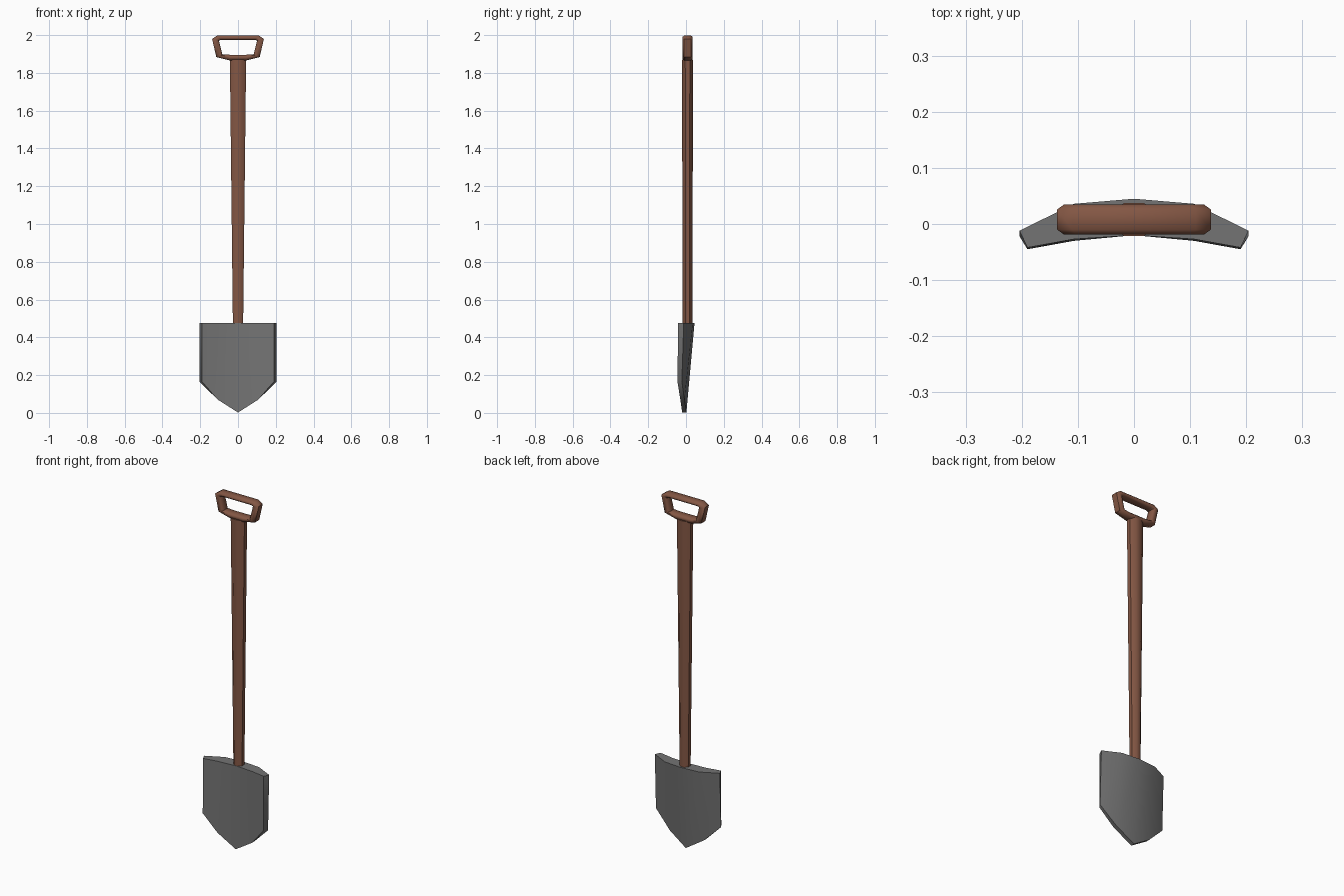
import bpy
import math

cube = bpy.data.objects.get("Cube")
if cube:
    bpy.data.objects.remove(cube, do_unlink=True)


def material(name, rgb):
    mat = bpy.data.materials.new(name)
    mat.use_nodes = True
    mat.diffuse_color = (*rgb, 1)
    mat.node_tree.nodes["Principled BSDF"].inputs["Base Color"].default_value = (*rgb, 1)
    return mat


wood = material("brown wood", (0.23, 0.095, 0.058))
steel = material("grey steel", (0.175, 0.175, 0.175))


def loft(name, rings, mat, closed=False, angle=50):
    """Join equal rings of points with quads; cap the ends unless the loft is a loop."""
    n, count = len(rings[0]), len(rings)
    verts = [p for ring in rings for p in ring]
    faces = []
    for i in range(count if closed else count - 1):
        a, b = i * n, (i + 1) % count * n
        faces += [(a + j, a + (j + 1) % n, b + (j + 1) % n, b + j) for j in range(n)]
    if not closed:
        faces += [tuple(range(n))[::-1], tuple(range((count - 1) * n, count * n))]
    mesh = bpy.data.meshes.new(name)
    mesh.from_pydata(verts, [], faces)
    mesh.materials.append(mat)
    obj = bpy.data.objects.new(name, mesh)
    bpy.context.collection.objects.link(obj)
    # Consistent outward normals
    bpy.ops.object.select_all(action='DESELECT')
    bpy.context.view_layer.objects.active = obj
    obj.select_set(True)
    bpy.ops.object.mode_set(mode='EDIT')
    bpy.ops.mesh.select_all(action='SELECT')
    bpy.ops.mesh.normals_make_consistent(inside=False)
    bpy.ops.object.mode_set(mode='OBJECT')
    bpy.ops.object.shade_smooth_by_angle(angle=math.radians(angle))
    return obj


AXIS_Y = 0.008

# Shaft: tapered eight-sided pole, wider than deep towards the grip
def shaft_ring(z, rx, ry):
    ring = []
    for k in range(8):
        a = math.radians(22.5 + 45 * k)
        s = 1 / math.cos(math.radians(22.5))
        ring.append((rx * s * math.cos(a), AXIS_Y + ry * s * math.sin(a), z))
    return ring


loft("shaft", [shaft_ring(0.46, 0.027, 0.026), shaft_ring(1.872, 0.043, 0.029)], wood)

# Grip: chamfered bar swept round a trapezoid loop, as (outer x, z, inner x, z)
half = [(0.045, 1.866, 0.045, 1.896), (0.115, 1.884, 0.083, 1.898),
        (0.137, 1.98, 0.101, 1.971), (0.11, 1.998, 0.09, 1.975)]
loop = half + [(-ox, oz, -ix, iz) for ox, oz, ix, iz in reversed(half)]
section = [(0, 0.018), (0.35, 0.027), (0.7, 0.027), (1, 0.018)]
section += [(t, -y) for t, y in reversed(section)]
grip_rings = [[(ox + (ix - ox) * t, AXIS_Y + y, oz + (iz - oz) * t) for t, y in section]
              for ox, oz, ix, iz in loop]
loft("grip", grip_rings, wood, closed=True)

# Blade: bowed plate, thick at the top and thin at the pointed lower edge.
# Each column: front x, back x, lower z, top front y, top back y, low front y, low back y
columns = [(0, 0, 0.002, -0.02, 0.045, -0.02, 0.002),
           (0.107, 0.107, 0.07, -0.027, 0.036, -0.03, -0.008),
           (0.19, 0.204, 0.165, -0.042, -0.012, -0.045, -0.022)]


def blade_ring(side, fx, bx, z, tf, tb, lf, lb):
    return [(side * fx, tf, 0.475), (side * bx, tb, 0.475),
            (side * bx, lb, z), (side * fx, lf, z)]


blade_rings = [blade_ring(-1, *c) for c in reversed(columns[1:])]
blade_rings += [blade_ring(1, *c) for c in columns]
loft("blade", blade_rings, steel)
